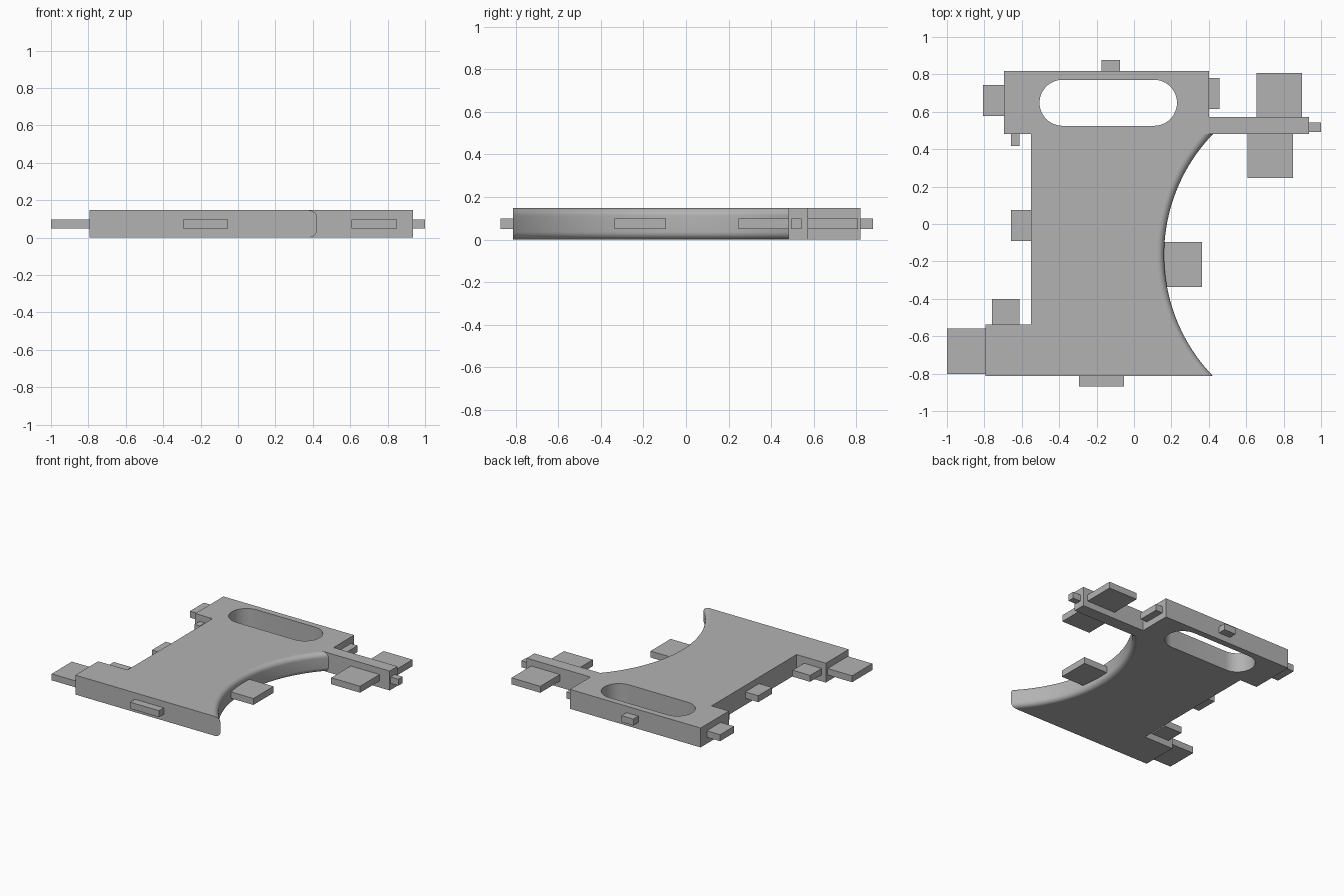
import bpy, bmesh, math

cube = bpy.data.objects.get("Cube")
if cube:
    bpy.data.objects.remove(cube, do_unlink=True)

grey = bpy.data.materials.new("light grey")
grey.use_nodes = True
colour = (0.45, 0.45, 0.45, 1)
grey.diffuse_color = colour
grey.node_tree.nodes["Principled BSDF"].inputs["Base Color"].default_value = colour

HEIGHT, FILLET = 0.147, 0.036
FRONT, ARM_Y = -0.812, 0.48
ARC_X, ARC_Y, ARC_R = 1.093, -0.166, 0.932
STEPS = 48


def finish(name, bm):
    bmesh.ops.recalc_face_normals(bm, faces=bm.faces[:])
    mesh = bpy.data.meshes.new(name)
    bm.to_mesh(mesh)
    bm.free()
    mesh.materials.append(grey)
    obj = bpy.data.objects.new(name, mesh)
    bpy.context.collection.objects.link(obj)
    return obj


def outline(inset):
    """Plan outline; the concave arc is drawn back by the inset."""
    points = []
    for i in range(STEPS + 1):
        y = FRONT + (ARM_Y - FRONT) * i / STEPS
        points.append((ARC_X - math.sqrt((ARC_R + inset) ** 2 - (y - ARC_Y) ** 2), y))
    return points + [(0.935, ARM_Y), (0.935, 0.573), (0.4, 0.573), (0.4, 0.818),
                     (-0.695, 0.818), (-0.695, ARM_Y), (-0.55, ARM_Y),
                     (-0.55, -0.538), (-0.795, -0.538), (-0.795, FRONT)]


def slot():
    points = []
    for centre, start in ((0.107, -90), (-0.382, 90)):
        for i in range(25):
            a = math.radians(start + 180 * i / 24)
            points.append((centre + 0.123 * math.cos(a), 0.648 + 0.123 * math.sin(a)))
    return points


def loft(bm, rings, smooth_rule):
    """Joins matching closed rings with side faces."""
    for low, high in zip(rings, rings[1:]):
        for i in range(len(low)):
            j = (i + 1) % len(low)
            face = bm.faces.new((low[i], low[j], high[j], high[i]))
            face.smooth = smooth_rule(i)


# Body plate with rounded concave side and an oblong slot
bm = bmesh.new()
layers = []
for i in range(9):
    a = math.pi / 2 * i / 8
    layers.append((FILLET * (1 - math.sin(a)), FILLET * (1 - math.cos(a))))
layers += [(inset, HEIGHT - z) for inset, z in reversed(layers)]
outer = [[bm.verts.new((x, y, z)) for x, y in outline(inset)] for inset, z in layers]
hole = [[bm.verts.new((x, y, z)) for x, y in slot()] for z in (0, HEIGHT)]
loft(bm, outer, lambda i: i < STEPS)
loft(bm, hole, lambda i: True)
for k in (0, -1):
    rim = []
    for ring in (outer[k], hole[k]):
        rim += [bm.edges.get((v, ring[(i + 1) % len(ring)])) for i, v in enumerate(ring)]
    cap = bmesh.ops.triangle_fill(bm, edges=rim, use_beauty=True, use_dissolve=False)
    for item in cap["geom"]:
        if isinstance(item, bmesh.types.BMFace):
            item.smooth = False
finish("body_plate", bm)


# Thin tabs around the rim: x range, y range
TABS = {
    "front_right_side_tab": (-1.0, -0.795, -0.802, -0.56),
    "front_right_inner_tab": (-0.76, -0.613, -0.538, -0.4),
    "front_tab": (-0.295, -0.053, -0.87, -0.812),
    "right_middle_tab": (-0.658, -0.55, -0.09, 0.075),
    "right_small_tab": (-0.658, -0.613, 0.418, 0.48),
    "back_right_side_tab": (-0.807, -0.695, 0.577, 0.744),
    "back_tab": (-0.173, -0.075, 0.818, 0.878),
    "back_left_side_tab": (0.4, 0.457, 0.615, 0.78),
    "arm_back_tab": (0.655, 0.897, 0.573, 0.808),
    "arm_front_tab": (0.608, 0.85, 0.247, 0.48),
    "arm_end_tab": (0.935, 1.0, 0.492, 0.542),
    "arc_tab": (0.155, 0.364, -0.336, -0.095),
}
for name, (x0, x1, y0, y1) in TABS.items():
    bm = bmesh.new()
    bmesh.ops.create_cube(bm, size=1)
    for v in bm.verts:
        v.co = (x1 if v.co.x > 0 else x0, y1 if v.co.y > 0 else y0,
                0.098 if v.co.z > 0 else 0.049)
    finish(name, bm)
